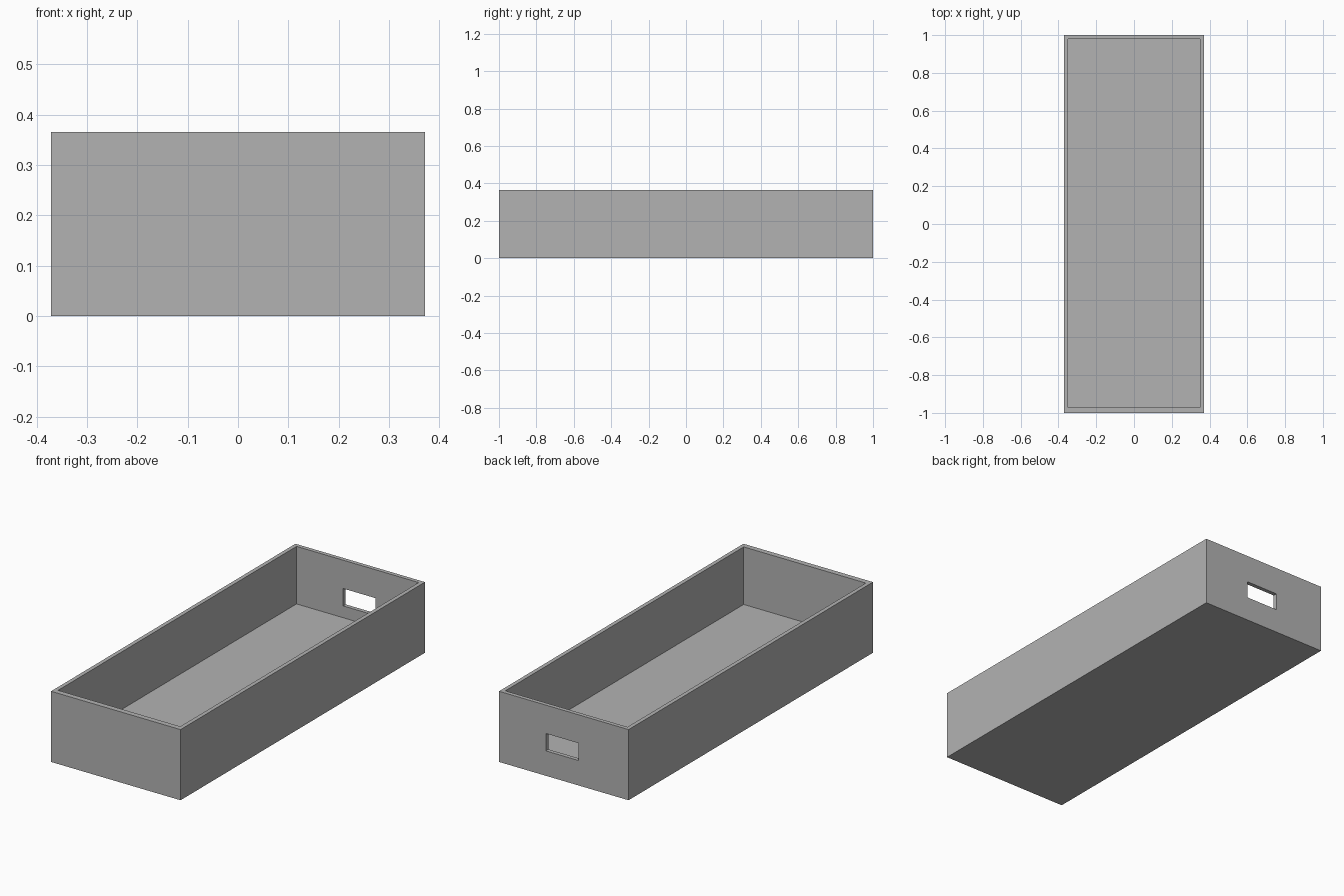
import bpy
import bmesh
from mathutils import Vector

default = bpy.data.objects.get("Cube")
if default:
    bpy.data.objects.remove(default, do_unlink=True)

# Overall size and wall positions
HALF_W, HALF_L, HEIGHT = 0.371, 1.0, 0.366
WALL, FRONT_WALL, FLOOR = 0.021, 0.028, 0.068

grey = bpy.data.materials.new("plain_grey")
grey.use_nodes = True
colour = (0.45, 0.45, 0.45, 1.0)
grey.diffuse_color = colour
grey.node_tree.nodes["Principled BSDF"].inputs["Base Color"].default_value = colour


def box(name, low, high):
    """Box spanning two opposite corners."""
    low, high = Vector(low), Vector(high)
    bm = bmesh.new()
    bmesh.ops.create_cube(bm, size=1)
    bmesh.ops.scale(bm, vec=high - low, verts=bm.verts)
    bmesh.ops.translate(bm, vec=(low + high) / 2, verts=bm.verts)
    mesh = bpy.data.meshes.new(name)
    bm.to_mesh(mesh)
    bm.free()
    mesh.materials.append(grey)
    obj = bpy.data.objects.new(name, mesh)
    bpy.context.collection.objects.link(obj)
    return obj


def cut(target, cutter):
    """Subtract the cutter and discard it."""
    cutter.hide_render = True
    mod = target.modifiers.new(cutter.name, "BOOLEAN")
    mod.operation = "DIFFERENCE"
    mod.solver = "EXACT"
    mod.object = cutter
    bpy.context.view_layer.objects.active = target
    bpy.ops.object.modifier_apply(modifier=mod.name)
    bpy.data.objects.remove(cutter, do_unlink=True)


# Open tray
tray = box("tray", (-HALF_W, -HALF_L, 0), (HALF_W, HALF_L, HEIGHT))

# Hollow interior, with a thicker front wall
cut(tray, box("cavity_cutter",
              (-HALF_W + WALL, -HALF_L + FRONT_WALL, FLOOR),
              (HALF_W - WALL, HALF_L - WALL, HEIGHT + 0.1)))

# Rectangular opening through the back wall
cut(tray, box("back_opening_cutter",
              (-0.083, HALF_L - 0.1, 0.129),
              (0.103, HALF_L + 0.1, 0.219)))
